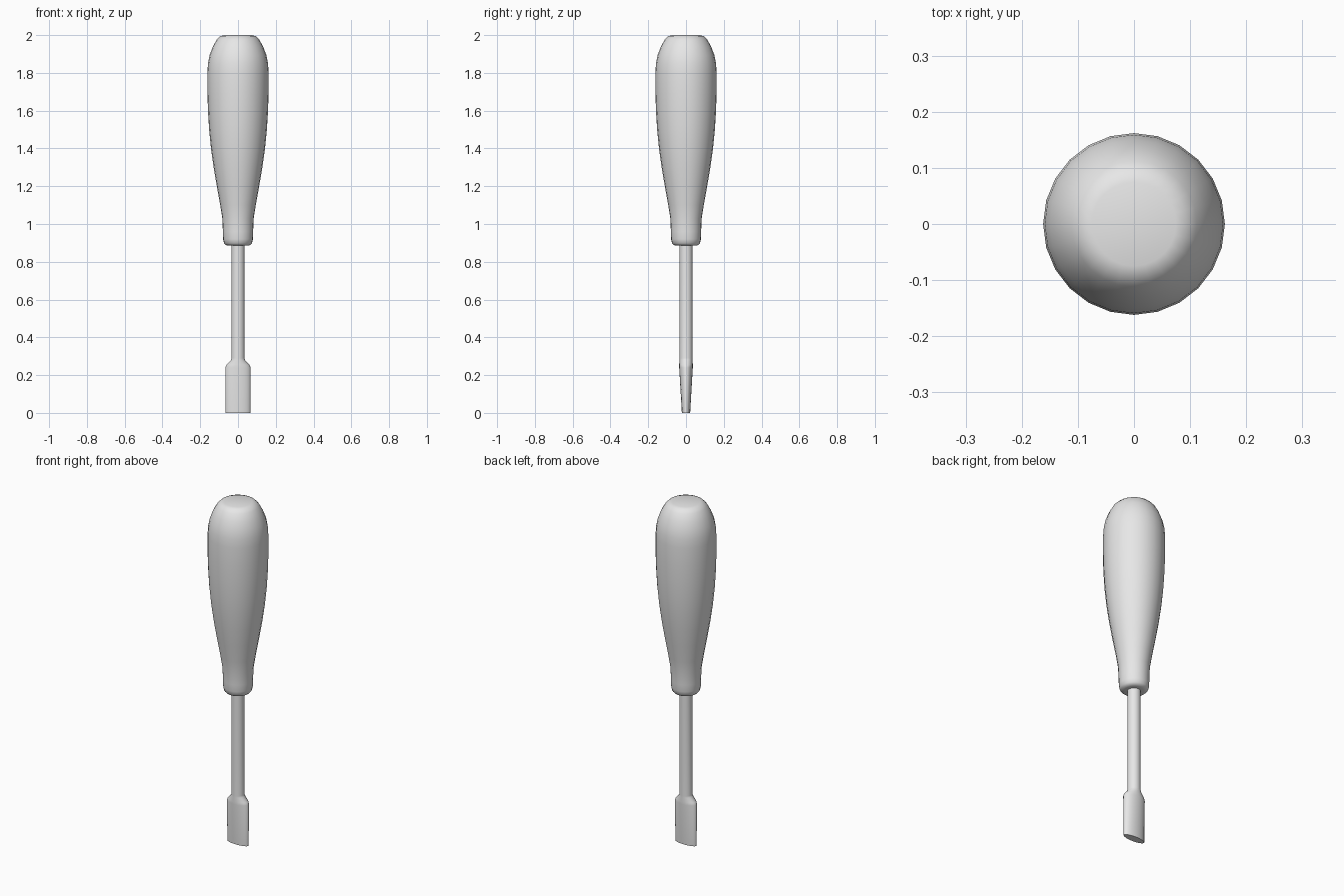
import bpy
import bmesh
from math import cos, sin, pi, radians

cube = bpy.data.objects.get("Cube")
if cube:
    bpy.data.objects.remove(cube, do_unlink=True)

SIDES = 24

grey = bpy.data.materials.new("plain grey")
grey.use_nodes = True
grey.diffuse_color = (0.8, 0.8, 0.8, 1)
grey.node_tree.nodes["Principled BSDF"].inputs["Base Color"].default_value = (0.8, 0.8, 0.8, 1)


def loft(name, rings, angle):
    """Skin a stack of elliptical rings (half width, half depth, height), capped at both ends."""
    bm = bmesh.new()
    loops = []
    for rx, ry, z in rings:
        loops.append([bm.verts.new((rx * cos(2 * pi * i / SIDES), ry * sin(2 * pi * i / SIDES), z))
                      for i in range(SIDES)])
    for a, b in zip(loops, loops[1:]):
        for i in range(SIDES):
            j = (i + 1) % SIDES
            bm.faces.new((a[i], a[j], b[j], b[i]))
    bm.faces.new(loops[0])
    bm.faces.new(loops[-1])
    bmesh.ops.recalc_face_normals(bm, faces=bm.faces)
    mesh = bpy.data.meshes.new(name)
    bm.to_mesh(mesh)
    bm.free()
    mesh.materials.append(grey)
    obj = bpy.data.objects.new(name, mesh)
    bpy.context.collection.objects.link(obj)
    bpy.ops.object.select_all(action="DESELECT")
    obj.select_set(True)
    bpy.context.view_layer.objects.active = obj
    bpy.ops.object.shade_smooth_by_angle(angle=radians(angle))
    return obj


# Rounded grip, swelling from a narrow collar to a blunt end
grip = [(0.05, 0.885), (0.064, 0.888), (0.074, 0.898), (0.079, 0.92), (0.08, 0.96),
        (0.083, 1.03), (0.094, 1.1), (0.112, 1.2), (0.129, 1.3), (0.143, 1.4),
        (0.153, 1.5), (0.159, 1.6), (0.162, 1.7), (0.162, 1.8), (0.159, 1.85),
        (0.15, 1.895), (0.133, 1.94), (0.112, 1.977), (0.094, 1.994), (0.075, 2.0)]
loft("handle", [(r, r, z) for r, z in grip], 50)

# Round shaft flaring into a wide, flattened blade
loft("shaft_and_blade", [(0.067, 0.022, 0), (0.067, 0.036, 0.24), (0.061, 0.036, 0.255),
                         (0.037, 0.035, 0.28), (0.035, 0.035, 0.29), (0.035, 0.035, 0.9)], 50)
